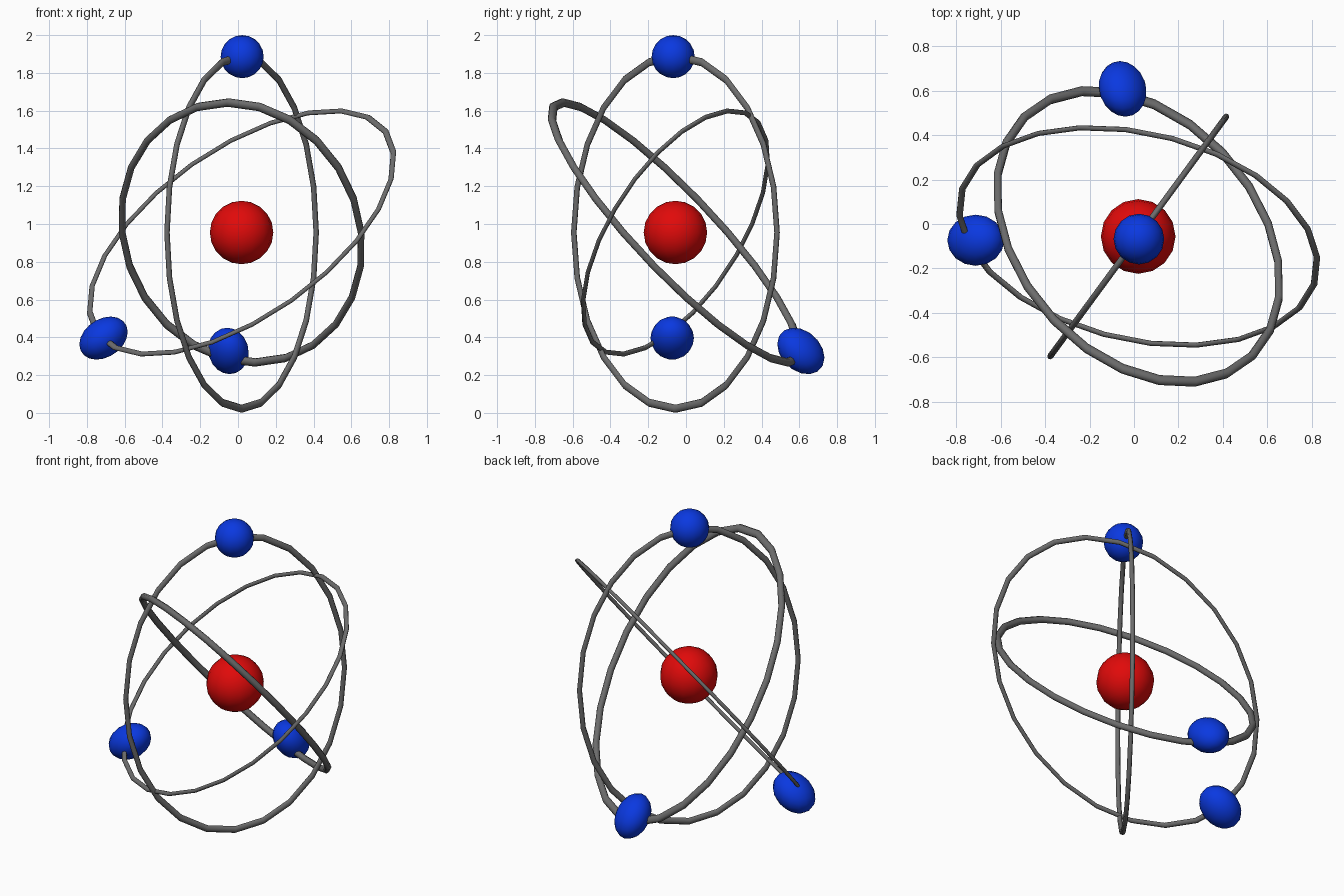
import bpy, bmesh
from math import sin, cos, pi, radians
from mathutils import Vector, Matrix

if "Cube" in bpy.data.objects:
    bpy.data.objects.remove(bpy.data.objects["Cube"])

CENTRE = Vector((0.019, -0.056, 0.955))


def material(name, colour):
    mat = bpy.data.materials.new(name)
    mat.diffuse_color = colour
    mat.use_nodes = True
    mat.node_tree.nodes["Principled BSDF"].inputs["Base Color"].default_value = mat.diffuse_color
    return mat


RED = material("red", (0.75, 0.003, 0.003, 1))
BLUE = material("blue", (0.003, 0.04, 0.75, 1))
GREY = material("dark_grey", (0.15, 0.15, 0.15, 1))


def finish(bm, name, mat):
    bmesh.ops.recalc_face_normals(bm, faces=bm.faces)
    for f in bm.faces:
        f.smooth = True
    mesh = bpy.data.meshes.new(name)
    bm.to_mesh(mesh)
    bm.free()
    ob = bpy.data.objects.new(name, mesh)
    bpy.context.collection.objects.link(ob)
    mesh.materials.append(mat)


def ball(name, centre, shape, mat):
    """Low-poly sphere stretched by a 3x3 shape matrix."""
    bm = bmesh.new()
    bmesh.ops.create_uvsphere(bm, u_segments=16, v_segments=10, radius=1)
    bm.transform(Matrix.Translation(centre) @ Matrix(shape).to_4x4())
    finish(bm, name, mat)


def orbit(name, amp, phase, thick, m=0.023, segs=24, sides=8):
    """Elliptical torus: each axis swings with its own amplitude and phase."""
    a = Vector([r * cos(radians(p)) for r, p in zip(amp, phase)])
    b = Vector([r * sin(radians(p)) for r, p in zip(amp, phase)])
    n = a.cross(b).normalized() * thick
    bm = bmesh.new()
    rings = []
    for i in range(segs):
        t = 2 * pi * i / segs
        spoke = a * cos(t) + b * sin(t)
        rings.append([bm.verts.new(CENTRE + spoke * (1 + m * cos(2 * pi * j / sides))
                                   + n * sin(2 * pi * j / sides)) for j in range(sides)])
    for i in range(segs):
        r, s = rings[i], rings[(i + 1) % segs]
        for j in range(sides):
            k = (j + 1) % sides
            bm.faces.new((r[j], s[j], s[k], r[k]))
    finish(bm, name, GREY)


def round_shape(r):
    return ((r, 0, 0), (0, r, 0), (0, 0, r))


# Nucleus
ball("nucleus", CENTRE, round_shape(0.168), RED)

# Orbit rings (x, y, z amplitudes and phases in degrees)
orbit("upright_orbit", (0.395, 0.538, 0.933), (90, 90, 0), 0.014)
orbit("tilted_orbit", (0.806, 0.49, 0.645), (-4, 101, 49), 0.011, m=0.018)
orbit("leaning_orbit", (0.637, 0.656, 0.688), (-6.5, -115, 90), 0.020, m=0.027)

# Electrons, the lower two slightly skewed
ball("top_electron", Vector((0.022, -0.068, 1.886)), round_shape(0.114), BLUE)
ball("left_electron", Vector((-0.712, -0.073, 0.396)),
     ((0.128, 0, 0), (0, 0.115, 0), (0.033, 0, 0.109)), BLUE)
ball("back_electron", Vector((-0.051, 0.608, 0.328)),
     ((-0.012, -0.012, 0.106), (0.125, 0, 0), (-0.036, 0.118, 0)), BLUE)
